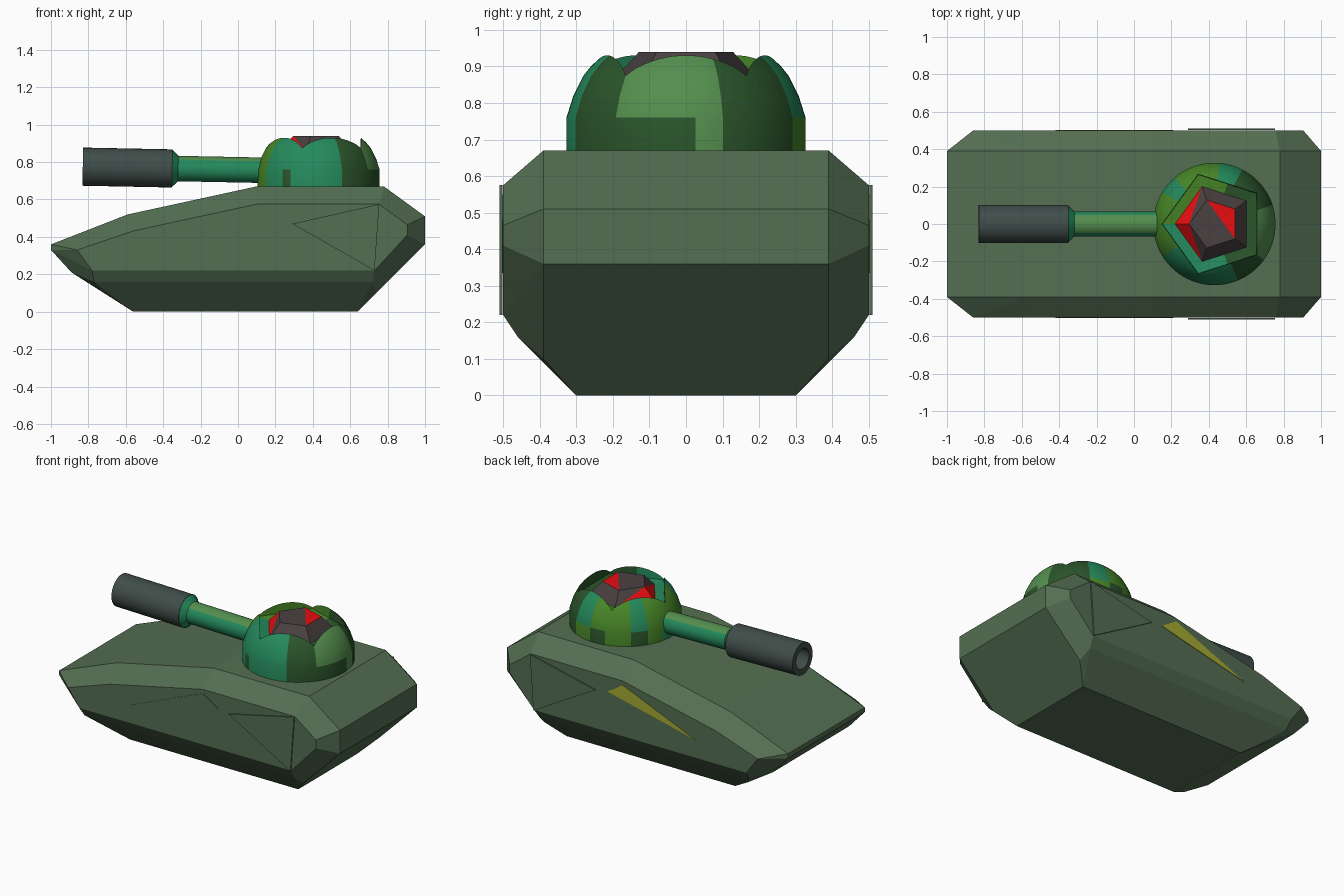
import bpy, bmesh, math
from mathutils import Vector

if "Cube" in bpy.data.objects:
    bpy.data.objects.remove(bpy.data.objects["Cube"])


def mat(name, r, g, b):
    m = bpy.data.materials.new(name)
    lin = [((c / 255 + 0.055) / 1.055) ** 2.4 if c > 10 else c / 255 / 12.92 for c in (r, g, b)]
    m.diffuse_color = (*lin, 1)
    m.use_nodes = True
    m.node_tree.nodes["Principled BSDF"].inputs["Base Color"].default_value = m.diffuse_color
    return m


HULL = mat("grey_green", 84, 110, 82)
TEAL = mat("teal_green", 36, 138, 92)
DARK = mat("dark_green", 42, 84, 42)
MID = mat("mid_green", 84, 142, 78)
OLIVE = mat("leaf_green", 72, 136, 40)
STEEL = mat("gun_grey", 64, 77, 74)
BROWN = mat("brown_grey", 74, 64, 65)
RED = mat("red", 245, 15, 18)
YELLOW = mat("yellow", 165, 170, 50)


def finish(name, bm, mats, smooth=None, fix=True):
    if fix:
        bmesh.ops.recalc_face_normals(bm, faces=bm.faces)
    me = bpy.data.meshes.new(name)
    bm.to_mesh(me)
    bm.free()
    ob = bpy.data.objects.new(name, me)
    bpy.context.collection.objects.link(ob)
    for m in mats:
        me.materials.append(m)
    if smooth:
        bpy.ops.object.select_all(action='DESELECT')
        ob.select_set(True)
        bpy.context.view_layer.objects.active = ob
        bpy.ops.object.shade_smooth_by_angle(angle=math.radians(smooth))
    return ob


# hull: convex shell around mirrored side profiles, one per width
sections = {
    0.39: [(-1, .36), (-1, .33), (-.59, .52), (.1, .67), (.78, .67), (1, .51),
           (1, .36), (.74, .1), (-.715, .1), (-.89, .21)],
    0.30: [(-.56, 0), (.64, 0)],
    0.46: [(-.77, .16), (.72, .16)],
    0.50: [(-.86, .33), (-.56, .432), (.1, .575), (.755, .575), (.905, .465),
           (.905, .41), (.73, .22), (-.78, .22)],
}
bm = bmesh.new()
for y, pts in sections.items():
    for x, z in pts:
        for s in (-1, 1):
            bm.verts.new((x, s * y, z))
bmesh.ops.convex_hull(bm, input=bm.verts[:])
loose = [v for v in bm.verts if not v.link_faces]
bmesh.ops.delete(bm, geom=loose, context='VERTS')
bmesh.ops.dissolve_limit(bm, angle_limit=math.radians(2), verts=bm.verts[:], edges=bm.edges[:])
finish("hull", bm, [HULL])


def plate(name, pts, y0, y1, m):
    bm = bmesh.new()
    a = [bm.verts.new((x, y0, z)) for x, z in pts]
    b = [bm.verts.new((x, y1, z)) for x, z in pts]
    bm.faces.new(a)
    bm.faces.new(b)
    n = len(pts)
    for i in range(n):
        bm.faces.new((a[i], a[(i + 1) % n], b[(i + 1) % n], b[i]))
    finish(name, bm, [m])


# raised rear side panels and small triangular side windows
for s, side, m in ((-1, "front", HULL), (1, "back", YELLOW)):
    plate("side_panel_" + side, [(.29, .47), (.755, .575), (.73, .22)], s * .502, s * .51, m if s < 0 else HULL)
    plate("side_window_" + side, [(-.42, .335), (.1, .55), (.21, .48)], s * .499, s * .503, m)

# turret dome: round shell with a pentagonal opening cut through the top
CX, N = .43, 80
CORNER = .28


def hole(t):
    d = (t - math.radians(36)) % math.radians(72)
    return CORNER * math.cos(math.radians(36)) / math.cos(d - math.radians(36))


def dome_z(r):
    return .875 + .055 * min(1, (CORNER - r) / .053) ** .8 if r < CORNER else .875


bm = bmesh.new()
cols = []
for i in range(N):
    t = math.radians(36) + math.tau * i / N
    h = hole(t)
    prof = [(.327, .66), (.327, .76), (.308, .82), (CORNER + .001, .874)]
    prof += [(CORNER + (h - CORNER) * k, dome_z(CORNER + (h - CORNER) * k)) for k in (.5, 1)]
    prof += [(h - .002, .868), (h * .74, .86)]
    cols.append([bm.verts.new((CX + r * math.cos(t), r * math.sin(t), z)) for r, z in prof])
for i in range(N):
    a, b = cols[i], cols[(i + 1) % N]
    for j in range(len(a) - 1):
        f = bm.faces.new((a[j], b[j], b[j + 1], a[j + 1]))
        c = f.calc_center_median()
        ang = math.degrees(math.atan2(c.y, c.x - CX))
        # camouflage patches by bearing: (limit, lower band, upper band)
        for lim, low, up in ((-150, 3, 3), (-128, 0, 0), (-116, 1, 0), (-66, 0, 0), (-37, 1, 1),
                             (5, 1, 2), (20, 2, 2), (62, 1, 1), (85, 3, 0), (105, 1, 3),
                             (130, 3, 3), (148, 1, 0), (165, 3, 3), (181, 0, 3)):
            if ang <= lim:
                f.material_index = low if j == 0 else up
                break
        if j >= 5:
            f.material_index = 1 if abs(ang) < 70 else 3 if ang > 70 else 0
finish("turret_dome", bm, [TEAL, DARK, MID, OLIVE], 22, fix=False)

# turret hatch: five-sided raised lid with red facets
bm = bmesh.new()


def ring5(r, z):
    return [bm.verts.new((CX + r * math.cos(a), r * math.sin(a), z))
            for a in (math.radians(36 + 72 * k) for k in range(5))]


b, t = ring5(.212, .859), ring5(.135, .94)


def face(vs, mi=0):
    bm.faces.new(vs).material_index = mi


face((t[0], t[1], t[4]), 1)
face((t[1], t[2], t[3], t[4]))
for k in range(5):
    n = (k + 1) % 5
    if k == 1:
        face((b[1], b[2], t[2]), 1)
        face((b[1], t[2], t[1]))
    elif k == 2:
        face((b[2], b[3], t[2]), 1)
        face((b[3], t[3], t[2]))
    else:
        face((b[k], b[n], t[n], t[k]))
finish("turret_hatch", bm, [BROWN, RED])


# gun: pieces turned around a slightly raised axis pointing to -x
def turned(name, prof, mats, rule=None, seg=32):
    bm = bmesh.new()
    rings = []
    for x, r in prof:
        zc = .757 + .02 * (.1 - x)
        rings.append([bm.verts.new((x + .02 * r * math.sin(a), r * math.cos(a), zc + r * math.sin(a)))
                      for a in (math.tau * i / seg for i in range(seg))])
    for p, q in zip(rings, rings[1:]):
        for i in range(seg):
            bm.faces.new((p[i], p[(i + 1) % seg], q[(i + 1) % seg], q[i]))
    bm.faces.new(rings[0])
    bm.faces.new(rings[-1])
    bmesh.ops.recalc_face_normals(bm, faces=bm.faces)
    if rule:
        for f in bm.faces:
            f.material_index = rule(f.normal)
    finish(name, bm, mats, 30)


turned("gun_barrel", [(.2, .068), (-.32, .068), (-.352, .1), (-.36, .1)], [TEAL, MID],
       lambda n: 1 if n.z > .75 else 0)
turned("gun_muzzle", [(-.352, .102), (-.83, .102), (-.83, .065), (-.7, .065)], [STEEL])
